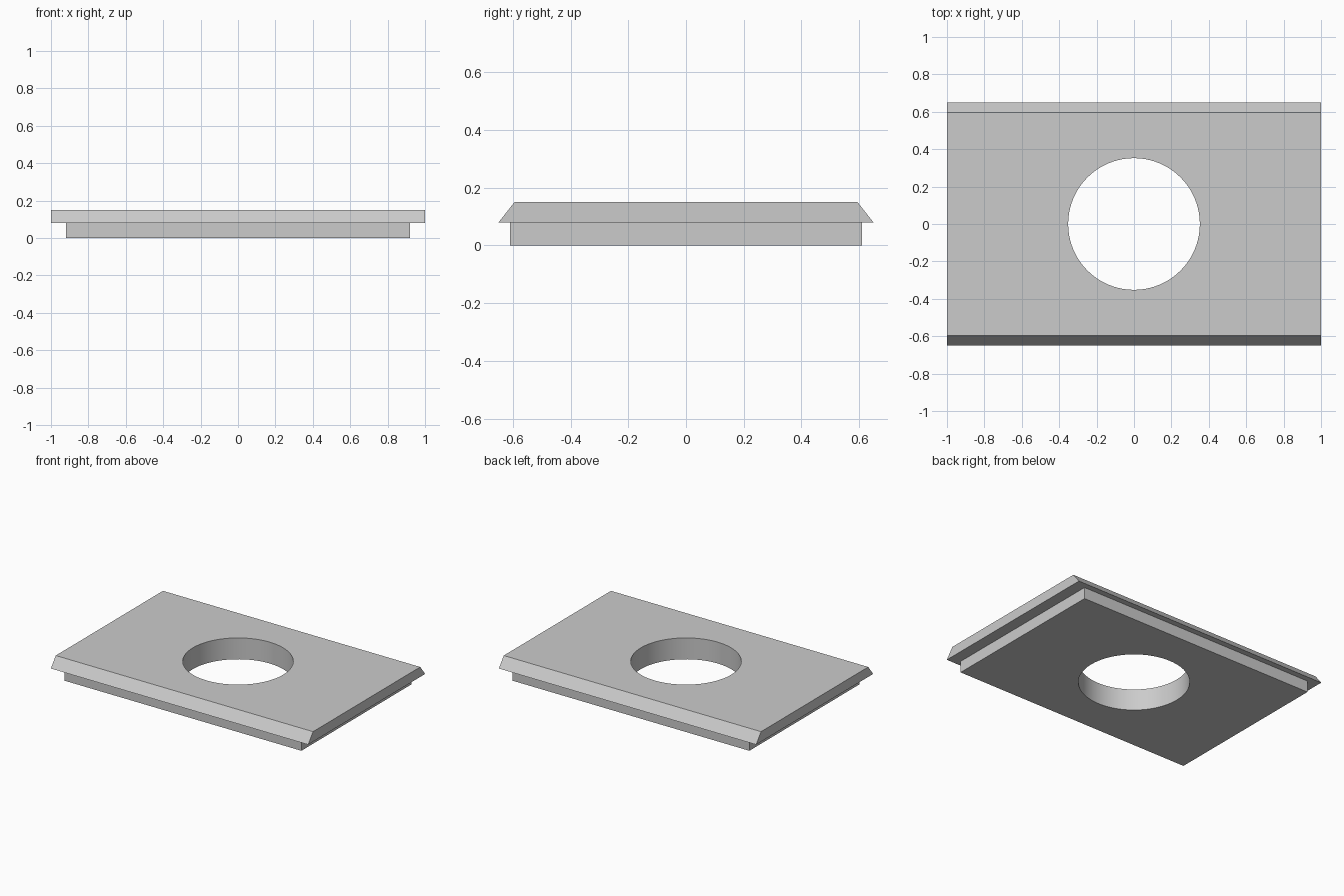
import bpy
import bmesh
import math

default_cube = bpy.data.objects.get("Cube")
if default_cube:
    bpy.data.objects.remove(default_cube, do_unlink=True)

grey = bpy.data.materials.new("light_grey")
grey.use_nodes = True
colour = (0.6, 0.6, 0.6, 1)
grey.diffuse_color = colour
grey.node_tree.nodes["Principled BSDF"].inputs["Base Color"].default_value = colour


def make_object(name, bm):
    bmesh.ops.recalc_face_normals(bm, faces=bm.faces)
    mesh = bpy.data.meshes.new(name)
    bm.to_mesh(mesh)
    bm.free()
    mesh.materials.append(grey)
    obj = bpy.data.objects.new(name, mesh)
    bpy.context.collection.objects.link(obj)
    return obj


def extruded_profile(name, profile, half_length):
    """Extrude a closed (y, z) profile along x."""
    bm = bmesh.new()
    face = bm.faces.new([bm.verts.new((-half_length, y, z)) for y, z in profile])
    moved = bmesh.ops.extrude_face_region(bm, geom=[face])["geom"]
    verts = [v for v in moved if isinstance(v, bmesh.types.BMVert)]
    bmesh.ops.translate(bm, verts=verts, vec=(2 * half_length, 0, 0))
    return make_object(name, bm)


def combine(target, other, operation):
    """Apply an exact boolean and discard the helper."""
    mod = target.modifiers.new(operation.title(), "BOOLEAN")
    mod.object = other
    mod.operation = operation
    mod.solver = "EXACT"
    bpy.context.view_layer.objects.active = target
    bpy.ops.object.modifier_apply(modifier=mod.name)
    bpy.data.objects.remove(other, do_unlink=True)


# Slab with sloping front and back edges
plate = extruded_profile(
    "holed_plate", [(-0.65, 0.08), (0.65, 0.08), (0.595, 0.15), (-0.595, 0.15)], 1.0)

# Narrower base, overlapping into the slab for a clean union
base = extruded_profile(
    "base_block", [(-0.61, 0), (0.61, 0), (0.61, 0.1), (-0.61, 0.1)], 0.92)
combine(plate, base, "UNION")

# Round through hole
bm = bmesh.new()
bmesh.ops.create_cone(bm, cap_ends=True, segments=96, radius1=0.352, radius2=0.352, depth=1)
hole = make_object("hole_cutter", bm)
hole.hide_render = True
combine(plate, hole, "DIFFERENCE")

# Smooth hole wall, sharp edges elsewhere
bpy.ops.object.select_all(action="DESELECT")
plate.select_set(True)
bpy.context.view_layer.objects.active = plate
bpy.ops.object.shade_smooth_by_angle(angle=math.radians(30))
